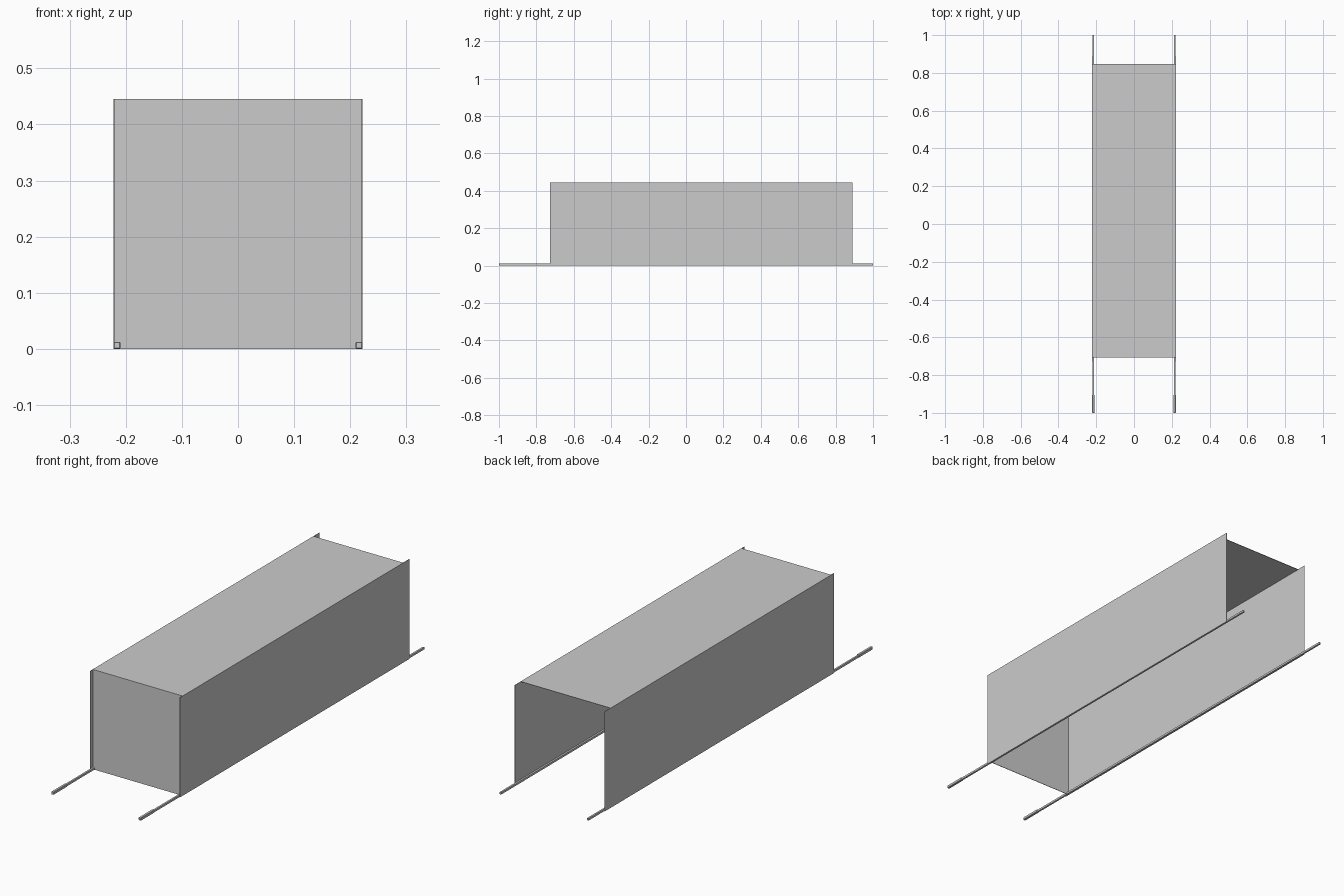
import bpy, bmesh

if "Cube" in bpy.data.objects:
    bpy.data.objects.remove(bpy.data.objects["Cube"])

HALF_W, HEIGHT, SHEET = 0.222, 0.445, 0.002


def box(name, x, y, z, bevel=0.0):
    """Axis-aligned box from (min, max) ranges, with an optional chamfer."""
    bm = bmesh.new()
    bmesh.ops.create_cube(bm, size=1)
    for v in bm.verts:
        for i, (lo, hi) in enumerate((x, y, z)):
            v.co[i] = lo if v.co[i] < 0 else hi
    if bevel:
        bmesh.ops.bevel(bm, geom=bm.edges[:], offset=bevel, segments=1,
                        affect='EDGES')
    mesh = bpy.data.meshes.new(name)
    bm.to_mesh(mesh)
    bm.free()
    obj = bpy.data.objects.new(name, mesh)
    bpy.context.collection.objects.link(obj)
    return obj


def side_box(name, side, inner, outer, y, z, bevel=0.0):
    """Box on the left (-1) or right (+1) side."""
    return box(name, sorted((side * inner, side * outer)), y, z, bevel)


# Top and front sheets, set slightly back from the side panel ends
inner_w = HALF_W - SHEET
box("top_panel", (-inner_w, inner_w), (-0.707, 0.848), (HEIGHT - SHEET, HEIGHT))
box("front_panel", (-inner_w, inner_w), (-0.707, -0.705), (0, HEIGHT - SHEET))

for label, s in (("left", -1), ("right", 1)):
    # Tall side sheet
    side_box(label + "_side_panel", s, inner_w, HALF_W, (-0.727, 0.89), (0, HEIGHT))
    # Long carrying rail along the inside bottom edge
    side_box(label + "_rail", s, 0.212, 0.220, (-0.998, 1.0), (0.001, 0.010))
    # Thicker chamfered grip on the front end of the rail
    side_box(label + "_grip", s, 0.2095, 0.2215, (-1.0, -0.905), (0, 0.0125), 0.0015)
